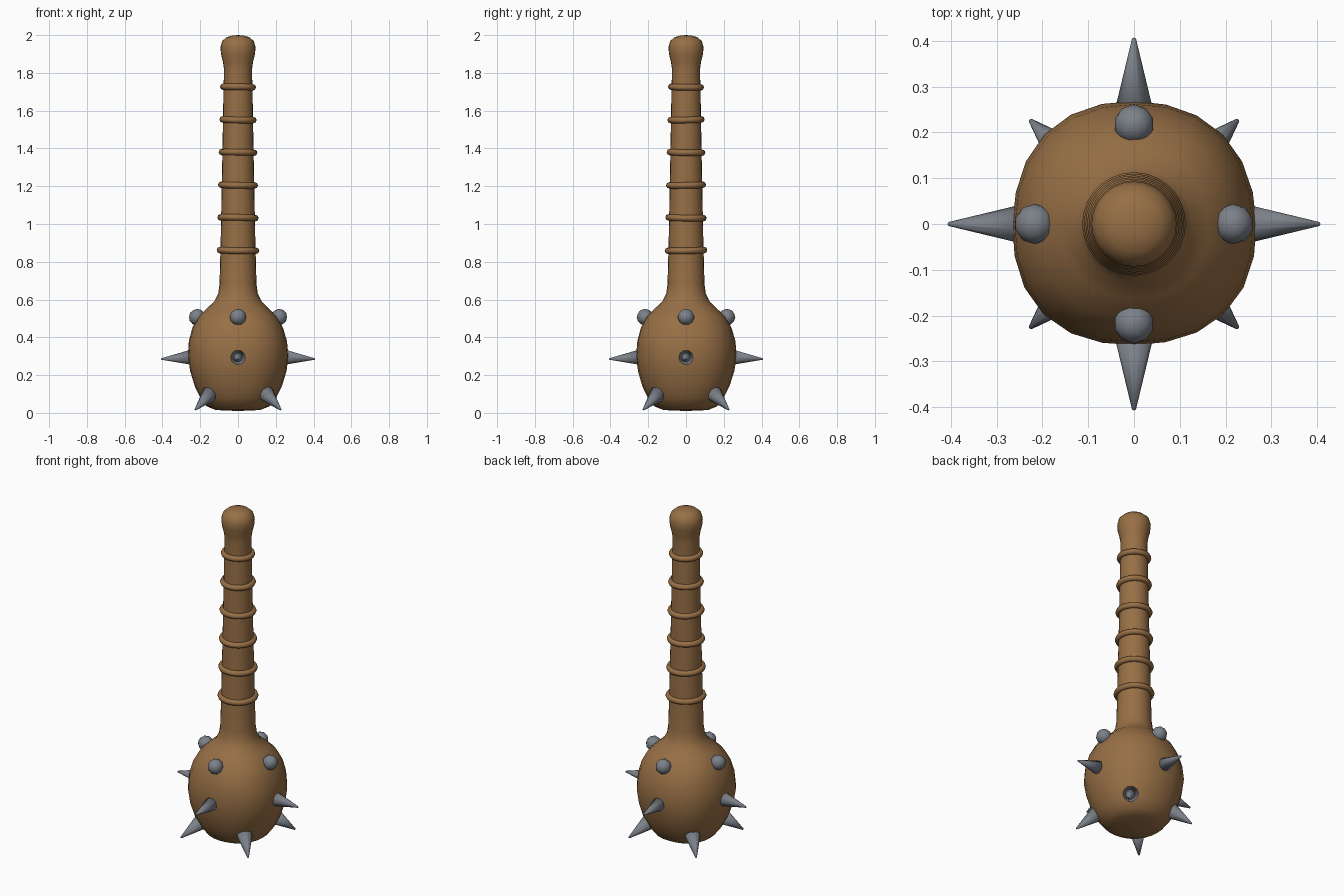
import bpy
import bmesh
import math
from mathutils import Vector

if "Cube" in bpy.data.objects:
    bpy.data.objects.remove(bpy.data.objects["Cube"], do_unlink=True)


def make_material(name, color):
    mat = bpy.data.materials.new(name)
    mat.use_nodes = True
    mat.diffuse_color = color
    mat.node_tree.nodes["Principled BSDF"].inputs["Base Color"].default_value = color
    return mat


wood = make_material("brown wood", (0.31, 0.16, 0.06, 1))
iron = make_material("grey iron", (0.2, 0.22, 0.25, 1))


def lathe(name, profile, mat, sides, squareness=None):
    """Spin (radius, height) points about z; zero radius closes an end."""
    bm = bmesh.new()
    rings = []
    for r, z in profile:
        if r == 0:
            rings.append([bm.verts.new((0, 0, z))])
            continue
        ring = []
        for i in range(sides):
            a = math.tau * i / sides
            k = squareness(a, z) if squareness else 1
            ring.append(bm.verts.new((r * k * math.cos(a), r * k * math.sin(a), z)))
        rings.append(ring)
    for low, high in zip(rings, rings[1:]):
        for i in range(sides):
            j = (i + 1) % sides
            quad = [low[i % len(low)], low[j % len(low)],
                    high[j % len(high)], high[i % len(high)]]
            bm.faces.new(list(dict.fromkeys(quad)))
    bmesh.ops.recalc_face_normals(bm, faces=bm.faces)
    mesh = bpy.data.meshes.new(name)
    bm.to_mesh(mesh)
    bm.free()
    obj = bpy.data.objects.new(name, mesh)
    bpy.context.collection.objects.link(obj)
    return finish(obj, name, mat)


def finish(obj, name, mat):
    obj.name = name
    obj.data.materials.append(mat)
    for face in obj.data.polygons:
        face.use_smooth = True
    return obj


# Club head, handle and rounded pommel in one turned body
def carved(angle, z):
    if z > 0.58:
        return 1
    return 1 - 0.02 * math.cos(4 * angle) + 0.008 * math.sin(3 * angle + 9 * z)


body_profile = [
    (0, 0.01), (0.12, 0.015), (0.17, 0.035), (0.205, 0.08), (0.235, 0.14),
    (0.26, 0.22), (0.272, 0.3), (0.265, 0.38), (0.245, 0.45), (0.212, 0.51),
    (0.165, 0.555), (0.125, 0.59), (0.105, 0.63), (0.098, 0.68),
    (0.092, 0.9), (0.084, 1.3), (0.077, 1.7), (0.074, 1.82),
    (0.08, 1.86), (0.09, 1.9), (0.093, 1.935), (0.084, 1.968),
    (0.06, 1.989), (0.03, 1.998), (0, 2.0)]
lathe("club_body", body_profile, wood, 24, carved)

# Binding rings up the handle, shrinking with its taper
for i in range(6):
    bpy.ops.mesh.primitive_torus_add(
        major_segments=28, minor_segments=8, minor_radius=0.017,
        major_radius=0.096 - 0.0035 * i, location=(0, 0, 0.86 + 0.173 * i),
        rotation=(0.02 * (-1) ** i, 0.02, 0))
    finish(bpy.context.object, f"handle_ring_{i + 1}", wood)


def spike(name, base, tip, radius):
    base, tip = Vector(base), Vector(tip)
    length = (tip - base).length
    obj = lathe(name, [(0, 0), (radius, 0), (radius * 0.1, length * 0.98), (0, length)],
                iron, 10)
    obj.location = base
    obj.rotation_mode = "QUATERNION"
    obj.rotation_quaternion = (tip - base).to_track_quat("Z", "Y")


# Spikes and studs around the head
for i in range(4):
    a = math.pi / 2 * i
    out = Vector((math.cos(a), math.sin(a), 0))
    spike(f"middle_spike_{i + 1}", out * 0.24 + Vector((0, 0, 0.295)),
          out * 0.408 + Vector((0, 0, 0.285)), 0.044)

    d = a + math.pi / 4
    out = Vector((math.cos(d), math.sin(d), 0))
    spike(f"lower_spike_{i + 1}", out * 0.205 + Vector((0, 0, 0.105)),
          out * 0.322 + Vector((0, 0, 0.015)), 0.046)

    bpy.ops.mesh.primitive_ico_sphere_add(
        subdivisions=2, radius=0.044,
        location=(0.217 * math.cos(a), 0.217 * math.sin(a), 0.507))
    finish(bpy.context.object, f"upper_stud_{i + 1}", iron)
